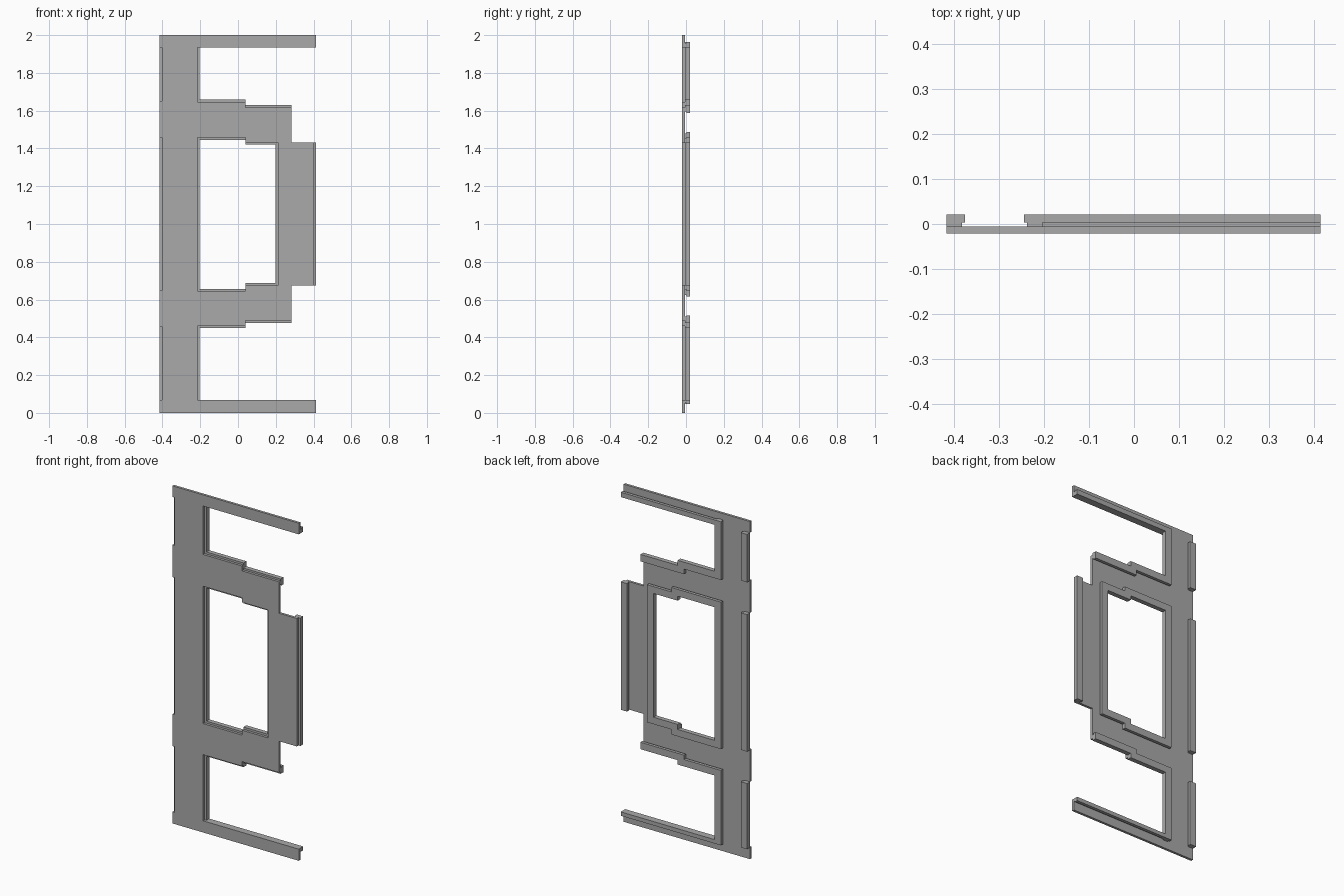
import bpy
import bmesh
from mathutils import Vector

cube = bpy.data.objects.get("Cube")
if cube:
    bpy.data.objects.remove(cube, do_unlink=True)

grey = bpy.data.materials.new("plain_grey")
grey.use_nodes = True
grey.diffuse_color = (0.4, 0.4, 0.4, 1)
grey.node_tree.nodes["Principled BSDF"].inputs["Base Color"].default_value = (0.4, 0.4, 0.4, 1)

# Depth levels: face sheet, narrow neck, wide cap
FRONT, SHEET, NECK, BACK = -0.021, -0.006, 0.003, 0.021
CAP_W, NECK_W = 0.041, 0.034


def slab(name, loops, layers):
    """Extrude flat x-z outlines (first outer, then holes) through y layers."""
    bm = bmesh.new()
    for outline, y0, y1 in zip(loops, layers[:-1], layers[1:]):
        edges = []
        for loop in outline:
            vs = [bm.verts.new((x, y0, z)) for x, z in loop]
            edges += [bm.edges.new((vs[i - 1], vs[i])) for i in range(len(vs))]
        fill = bmesh.ops.triangle_fill(bm, edges=edges, use_beauty=True, normal=(0, -1, 0))
        faces = [f for f in fill["geom"] if isinstance(f, bmesh.types.BMFace)]
        out = bmesh.ops.extrude_face_region(bm, geom=faces, use_keep_orig=True)
        moved = [v for v in out["geom"] if isinstance(v, bmesh.types.BMVert)]
        bmesh.ops.translate(bm, verts=moved, vec=(0, y1 - y0, 0))
    bmesh.ops.recalc_face_normals(bm, faces=bm.faces)
    mesh = bpy.data.meshes.new(name)
    bm.to_mesh(mesh)
    bm.free()
    mesh.materials.append(grey)
    obj = bpy.data.objects.new(name, mesh)
    bpy.context.collection.objects.link(obj)
    return obj


def rect(x0, x1, z0, z1):
    return [(x0, z0), (x1, z0), (x1, z1), (x0, z1)]


def offset(path, width, closed):
    """Mitred offset of a right-angled path to its right-hand side."""
    pts = [Vector(p) for p in path]
    n = len(pts)
    result = []
    for i, p in enumerate(pts):
        shift = Vector((0, 0))
        for a, b in ((i - 1, i), (i, i + 1)):
            if closed or (a >= 0 and b < n):
                d = (pts[b % n] - pts[a % n]).normalized()
                shift += Vector((d.y, -d.x)) * width
        result.append(tuple(p + shift))
    return result


def rib(name, path, closed=False):
    """Raised rim with an undercut on the side away from the opening."""
    loops = []
    for width in (NECK_W, CAP_W):
        side = offset(path, width, closed)
        loops.append([side, path] if closed else [path + side[::-1]])
    return slab(name, loops, (SHEET, NECK, BACK))


# Face sheet: spine with notched left edge, two arms, stepped middle tab
STEP = 0.04
L, NOTCH, R = -0.415, -0.402, 0.413
left_runs = [(1.65, 1.934), (0.647, 1.459), (0.069, 0.458)]
outline = [(L, 0), (R, 0), (R, 0.069), (-0.215, 0.069), (-0.215, 0.461),
           (STEP, 0.461), (STEP, 0.488), (0.284, 0.488), (0.284, 0.674),
           (0.4, 0.674), (0.4, 1.432), (0.284, 1.432), (0.284, 1.618),
           (STEP, 1.618), (STEP, 1.647), (-0.215, 1.647), (-0.215, 1.934),
           (R, 1.934), (R, 2), (L, 2)]
for z0, z1 in left_runs:
    outline += [(L, z1), (NOTCH, z1), (NOTCH, z0), (L, z0)]
window = [(-0.215, 0.645), (STEP, 0.645), (STEP, 0.674), (0.212, 0.674),
          (0.212, 1.432), (STEP, 1.432), (STEP, 1.459), (-0.215, 1.459)]
slab("face_sheet", [[outline, window]], (FRONT, SHEET))

# Rims around the three openings
rib("window_rim", [(-0.203, 0.657), (STEP, 0.657), (STEP, 0.687), (0.199, 0.687),
                   (0.199, 1.42), (STEP, 1.42), (STEP, 1.446), (-0.203, 1.446)], True)
rib("upper_opening_rim", [(-0.203, 1.963), (-0.203, 1.659), (STEP, 1.659),
                          (STEP, 1.629), (0.284, 1.629)])
rib("lower_opening_rim", [(0.284, 0.475), (STEP, 0.475), (STEP, 0.449),
                          (-0.203, 0.449), (-0.203, 0.046)])

# Ribs along the two arms
for name, z0, z1, low, high in (("upper_arm_rib", 1.934, 1.963, 0, -0.006),
                                ("lower_arm_rib", 0.046, 0.069, 0.006, 0)):
    slab(name, [[rect(-0.203, R, z0 + low, z1 + high)], [rect(-0.203, R, z0, z1)]],
         (SHEET, NECK, BACK))

# Ribs along the left edge and the outer edge of the middle tab
for i, (z0, z1) in enumerate(left_runs):
    rib(f"edge_rib_{i + 1}", [(L, z0), (L, z1)])
rib("tab_rib", [(R, 1.432), (R, 0.674)])
